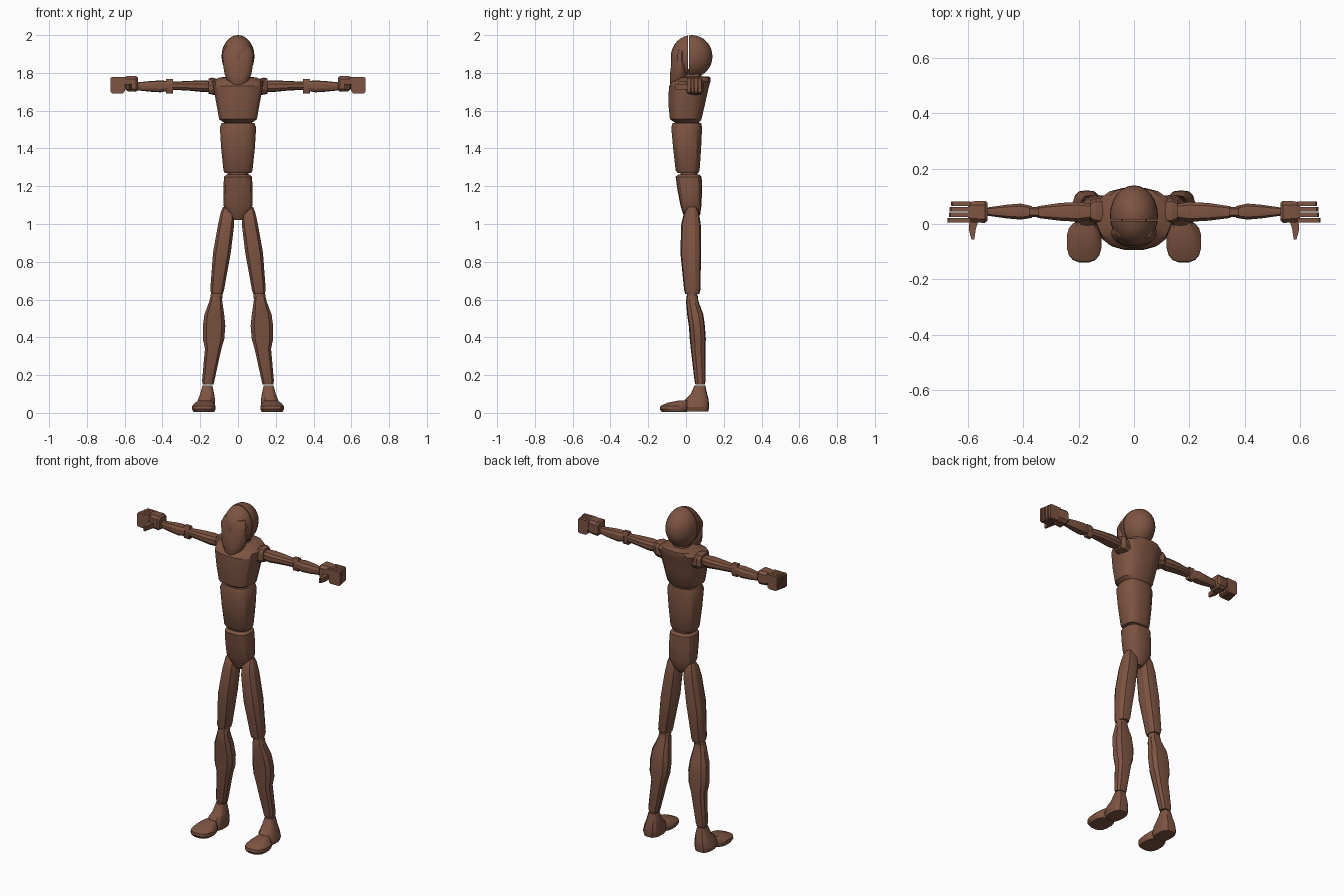
import bpy, bmesh, math
from mathutils import Vector

wood = bpy.data.materials.new("warm brown wood")
wood.diffuse_color = (0.205, 0.088, 0.054, 1)


def finish(name, bm, angle=28):
    bmesh.ops.recalc_face_normals(bm, faces=bm.faces)
    me = bpy.data.meshes.new(name)
    bm.to_mesh(me)
    bm.free()
    ob = bpy.data.objects.new(name, me)
    bpy.context.collection.objects.link(ob)
    me.materials.append(wood)
    bpy.ops.object.select_all(action='DESELECT')
    bpy.context.view_layer.objects.active = ob
    ob.select_set(True)
    bpy.ops.object.shade_smooth_by_angle(angle=math.radians(angle))
    return ob


def loft(name, rings, n=12, p=0.8, axis='z', side=1):
    """Rings are (position, a_min, a_max, b_min, b_max): x,y across z or y,z across x."""
    bm = bmesh.new()
    loops = []
    for t, a0, a1, b0, b1 in rings:
        loop = []
        for i in range(n):
            w = 2 * math.pi * (i + 0.5) / n
            c, s = math.cos(w), math.sin(w)
            k = math.cos(math.pi / n)
            a = (a0 + a1) / 2 + (a1 - a0) / 2 * math.copysign(min(1, abs(c) / k) ** p, c)
            b = (b0 + b1) / 2 + (b1 - b0) / 2 * math.copysign(min(1, abs(s) / k) ** p, s)
            v = (a, b, t) if axis == 'z' else (t, a, b)
            loop.append(bm.verts.new((v[0] * side, v[1], v[2])))
        loops.append(loop)
    for l0, l1 in zip(loops, loops[1:]):
        for i in range(n):
            j = (i + 1) % n
            bm.faces.new((l0[i], l0[j], l1[j], l1[i]))
    bm.faces.new(loops[0])
    bm.faces.new(loops[-1])
    return finish(name, bm)


def ball(name, centre, radii, cut=None):
    bm = bmesh.new()
    bmesh.ops.create_uvsphere(bm, u_segments=24, v_segments=16, radius=1)
    for v in bm.verts:
        v.co = Vector([v.co[i] * radii[i] + centre[i] for i in range(3)])
    if cut:  # keep the part on the far side of a vertical plane
        y, d = cut
        bmesh.ops.bisect_plane(bm, geom=bm.verts[:] + bm.edges[:] + bm.faces[:],
                               plane_co=(0, y, 0), plane_no=(0, d, 0), clear_outer=True)
        bmesh.ops.holes_fill(bm, edges=[e for e in bm.edges if e.is_boundary])
    return finish(name, bm)


def prism(name, pts, x0, x1, side, plane='xz'):
    """Extruded outline: 'xz' runs along y, 'xy' runs along z."""
    bm = bmesh.new()
    ends = []
    for d in (x0, x1):
        ends.append([bm.verts.new((a * side, d, b) if plane == 'xz' else (a * side, b, d))
                     for a, b in pts])
    bm.faces.new(ends[0])
    bm.faces.new(ends[1])
    for i in range(len(pts)):
        j = (i + 1) % len(pts)
        bm.faces.new((ends[0][i], ends[0][j], ends[1][j], ends[1][i]))
    return finish(name, bm)


# Head: front and back shells with a slit, jaw and neck
C, R = (0, 0.03, 1.887), (0.087, 0.11, 0.113)
ball("skull_back", C, R, (0.017, -1))
ball("skull_front", C, R, (0.011, 1))
loft("face_jaw", [(1.725, -.03, .03, -.078, -.03), (1.745, -.048, .048, -.086, 0),
                  (1.79, -.07, .07, -.086, .005), (1.83, -.077, .077, -.08, .01),
                  (1.90, -.082, .082, -.077, .01), (1.94, -.065, .065, -.058, .01)], 16, 0.9)
loft("neck", [(1.70, -.05, .05, -.02, .09), (1.82, -.045, .045, -.01, .08)])

# Trunk
loft("chest", [(1.53, -.065, .065, -.05, .065), (1.555, -.10, .10, -.085, .082),
               (1.64, -.115, .115, -.094, .102), (1.73, -.132, .132, -.09, .122),
               (1.755, -.135, .135, -.07, .13), (1.775, -.10, .10, -.03, .13),
               (1.78, -.06, .06, -.01, .12)], 16, 0.75)
loft("waist_upper_joint", [(1.50, -.055, .055, -.04, .05), (1.55, -.055, .055, -.04, .05)])
loft("abdomen", [(1.27, -.07, .07, -.045, .065), (1.285, -.077, .077, -.055, .072),
                 (1.40, -.089, .089, -.068, .08), (1.51, -.096, .096, -.078, .085),
                 (1.535, -.086, .086, -.07, .08)], 16, 0.75)
loft("waist_lower_joint", [(1.23, -.055, .055, -.03, .06), (1.29, -.055, .055, -.03, .06)])
loft("pelvis", [(1.02, -.028, .028, .0, .055), (1.05, -.05, .05, -.015, .075),
                (1.10, -.078, .078, -.03, .082), (1.18, -.078, .078, -.045, .085),
                (1.25, -.074, .074, -.055, .083), (1.262, -.06, .06, -.04, .07)], 14, 0.75)

for s, tag in ((1, "left"), (-1, "right")):
    # Leg
    loft("thigh_" + tag, [(.63, .08, .142, -.005, .07), (.65, .074, .147, -.01, .076),
                          (.85, .038, .132, -.03, .08), (1.0, .02, .105, -.025, .078),
                          (1.06, .02, .092, -.01, .068), (1.09, .03, .08, .01, .055)],
         10, 0.8, 'z', s)
    ball("knee_" + tag, (.113 * s, .032, .62), (.032, .028, .035))
    loft("shin_" + tag, [(.15, .13, .187, .05, .10), (.17, .125, .19, .045, .104),
                         (.34, .088, .175, .025, .102), (.39, .073, .186, .02, .105),
                         (.46, .067, .186, .015, .10), (.52, .073, .178, .006, .092),
                         (.59, .083, .152, 0, .066), (.62, .088, .145, .004, .062)],
         10, 0.8, 'z', s)
    # Foot: heel block and toe cap
    loft("heel_" + tag, [(.008, .125, .215, -.01, .118), (.03, .12, .222, -.015, .122),
                         (.07, .122, .212, -.005, .12), (.10, .126, .20, .025, .112),
                         (.145, .136, .188, .045, .102)], 14, 0.75, 'z', s)
    loft("toe_cap_" + tag, [(.005, .125, .235, -.128, .005), (.02, .118, .243, -.139, .01),
                            (.036, .118, .243, -.136, .01), (.053, .13, .228, -.10, .01),
                            (.066, .145, .208, -.035, .01)], 16, 0.75, 'z', s)
    # Shoulder, upper arm, elbow, forearm
    loft("shoulder_" + tag, [(.10, .0, .09, 1.68, 1.765), (.137, .0, .095, 1.685, 1.775),
                             (.157, .012, .083, 1.69, 1.77)], 10, 0.7, 'x', s)
    loft("upper_arm_" + tag, [(.15, .018, .072, 1.70, 1.758), (.20, .008, .08, 1.70, 1.76),
                              (.27, .012, .076, 1.707, 1.757), (.35, .022, .064, 1.71, 1.753)],
         10, 0.8, 'x', s)
    loft("elbow_" + tag, [(.345, .025, .062, 1.692, 1.767), (.38, .025, .062, 1.692, 1.767)],
         8, 0.6, 'x', s)
    loft("forearm_" + tag, [(.37, .022, .065, 1.705, 1.757), (.41, .016, .074, 1.697, 1.76),
                            (.46, .02, .07, 1.70, 1.757), (.53, .03, .06, 1.707, 1.75),
                            (.56, .032, .058, 1.71, 1.748)], 10, 0.8, 'x', s)
    # Hand: palm, four curled fingers, thumb
    loft("palm_" + tag, [(.53, .012, .078, 1.71, 1.775), (.54, .004, .084, 1.70, 1.783),
                         (.585, .006, .082, 1.703, 1.783), (.60, .012, .076, 1.72, 1.778)],
         8, 0.5, 'x', s)
    for k in range(4):
        y, e = 0.006 + k * 0.0195, (.675, .67, .667, .663)[k]
        prism("finger_%d_%s" % (k + 1, tag),
              [(.592, 1.778), (e - .006, 1.778), (e, 1.77), (e, 1.70), (e - .008, 1.692),
               (.61, 1.692), (.60, 1.70)], y, y + .0165, s)
    prism("thumb_" + tag, [(.56, .02), (.595, .02), (.598, -.02), (.588, -.056),
                           (.578, -.056), (.572, -.015)], 1.712, 1.74, s, 'xy')
